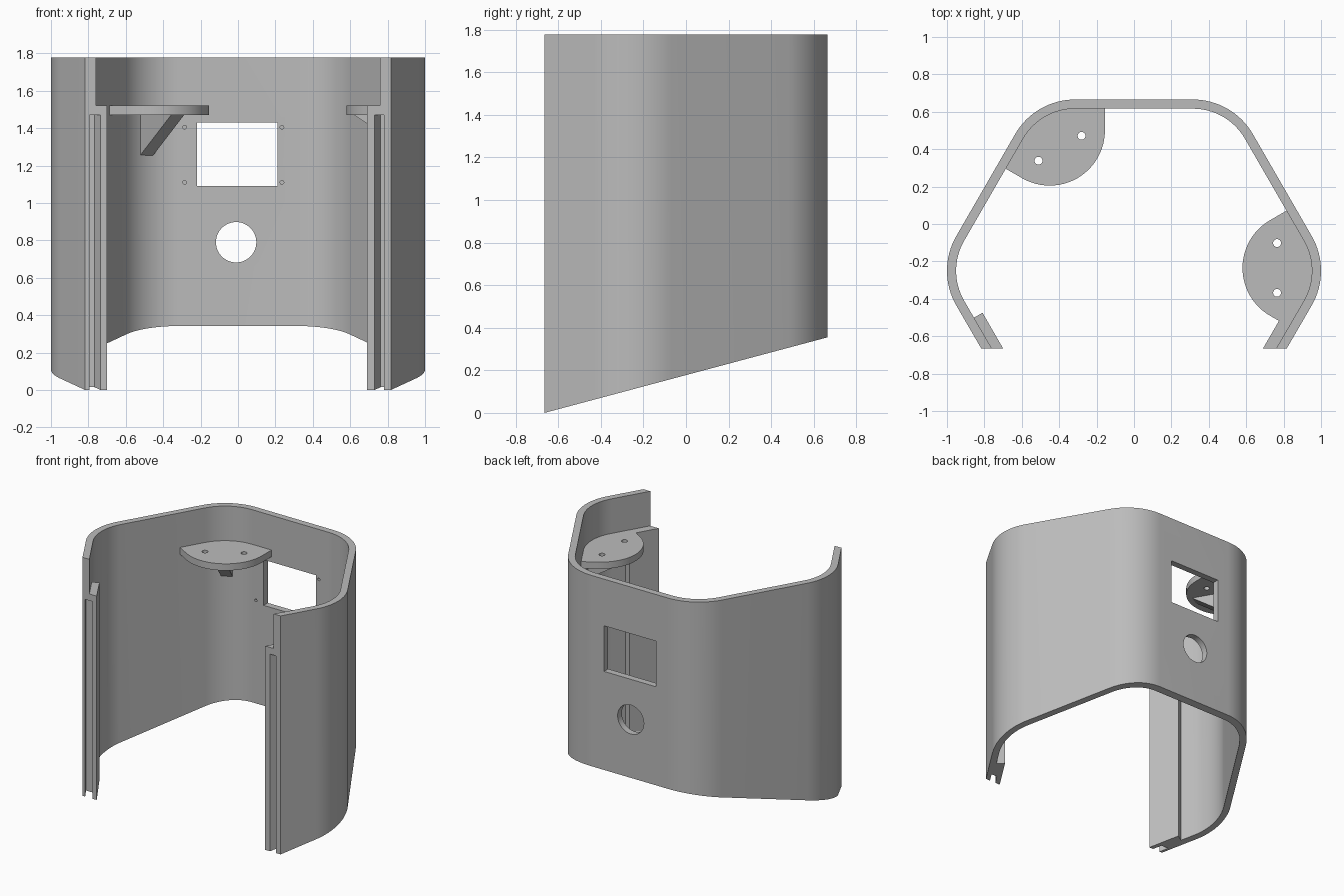
import bpy
import bmesh
from math import sin, cos, radians, pi
from mathutils import Matrix, Vector

if "Cube" in bpy.data.objects:
    bpy.data.objects.remove(bpy.data.objects["Cube"])

CY, APOTHEM, RADIUS, WALL = -0.25, 0.915, 0.37, 0.049   # rounded hexagon
CORNER = 0.63                                           # centre to corner arc centre
FRONT, TOP = -0.665, 1.778
SHELF_TOP, SHELF_LOW = 1.52, 1.47

grey = bpy.data.materials.new("plain grey")
grey.use_nodes = True
grey.diffuse_color = (0.5, 0.5, 0.5, 1)
grey.node_tree.nodes["Principled BSDF"].inputs["Base Color"].default_value = grey.diffuse_color


def slant(y):
    """Height of the sloping lower edge."""
    return (y - FRONT) * 0.267


def prism(name, outline, low, high):
    """Extrude a plan outline; low may be a number or a function of y."""
    bm = bmesh.new()
    rings = []
    for z in (low, high):
        rings.append([bm.verts.new((x, y, z(y) if callable(z) else z)) for x, y in outline])
    bm.faces.new(rings[0])
    bm.faces.new(rings[1])
    n = len(outline)
    for i in range(n):
        j = (i + 1) % n
        bm.faces.new((rings[0][i], rings[0][j], rings[1][j], rings[1][i]))
    bmesh.ops.recalc_face_normals(bm, faces=bm.faces)
    mesh = bpy.data.meshes.new(name)
    bm.to_mesh(mesh)
    bm.free()
    mesh.materials.append(grey)
    obj = bpy.data.objects.new(name, mesh)
    bpy.context.collection.objects.link(obj)
    return obj


def circle(x, y, r, n=32):
    return [(x + r * cos(2 * pi * i / n), y + r * sin(2 * pi * i / n)) for i in range(n)]


def combine(target, tool, operation):
    """Apply a boolean and remove the tool object."""
    mod = target.modifiers.new("cut", 'BOOLEAN')
    mod.operation, mod.solver, mod.object = operation, 'EXACT', tool
    bpy.context.view_layer.objects.active = target
    bpy.ops.object.modifier_apply(modifier=mod.name)
    bpy.data.objects.remove(tool)


def wall_x(offset, y):
    """Half width of the front side walls at a given y."""
    return (APOTHEM - offset + 0.5 * (y - CY)) / cos(radians(30))


def wall_path(offset, steps=16):
    pts = [(wall_x(offset, FRONT), FRONT)]
    for corner in (0, 60, 120, 180):
        a = radians(corner)
        for i in range(steps + 1):
            b = a + radians(-30 + 60 * i / steps)
            pts.append((CORNER * cos(a) + (RADIUS - offset) * cos(b),
                        CY + CORNER * sin(a) + (RADIUS - offset) * sin(b)))
    return pts + [(-wall_x(offset, FRONT), FRONT)]


# Shell with sloping lower edge
shell = prism("shell", wall_path(0) + wall_path(WALL)[::-1], slant, TOP)

# Front rails, each with a slot open to the front and the bottom
along = Vector((0.5, cos(radians(30))))
across = Vector((cos(radians(30)), -0.5))
for side, inner, slot_in, slot_out in ((1, 0.69, 0.73, 0.78), (-1, 0.70, 0.735, 0.795)):
    a = Vector((inner, FRONT))
    b = a + along * 0.22
    end = b + across * 0.07
    rail = prism("rail", [(side * x, y) for x, y in
                          (a, b, end, (wall_x(0.03, FRONT), FRONT))], slant, SHELF_TOP)
    combine(shell, rail, 'UNION')
    p, q = Vector((slot_in, FRONT)), Vector((slot_out, FRONT))
    slot = prism("slot", [(side * v.x, v.y) for v in
                          (p - along * 0.1, p + along * 0.065,
                           q + along * 0.065, q - along * 0.1)], -0.2, SHELF_LOW)
    combine(shell, slot, 'DIFFERENCE')

# Window, round port and blind screw holes in the back wall
window = prism("window", [(-0.22, 0.5), (0.21, 0.5), (0.21, 0.8), (-0.22, 0.8)], 1.09, 1.43)
combine(shell, window, 'DIFFERENCE')
holes = [(-0.01, 0.79, 0.108, 0.8, 48)]
holes += [(x, z, 0.01, 0.645, 16) for x in (-0.285, 0.235) for z in (1.11, 1.405)]
for x, z, r, depth, n in holes:
    drill = prism("drill", circle(x, z, r, n), -depth, -0.5)
    drill.data.transform(Matrix.Rotation(radians(90), 4, 'X'))
    combine(shell, drill, 'DIFFERENCE')

# Corner shelves with two holes and a triangular brace, laid out on a corner axis
parts = [shell]
SHIFT = 0.015
for name, angle in (("left", 0), ("back_right", 120)):
    place = Matrix.Translation((0, CY, 0)) @ Matrix.Rotation(radians(angle), 4, 'Z')
    rim = [(0.875 + 0.295 * cos(radians(t)), SHIFT + 0.295 * sin(radians(t)))
           for t in range(120, 241, 5)]

    def to_wall(p, s):
        n = Vector((cos(radians(30)), s * 0.5))
        v = Vector(p)
        return tuple(v + n * (APOTHEM - 0.03 - v.dot(n)))

    buried = [(CORNER + (RADIUS - 0.03) * cos(radians(t)), (RADIUS - 0.03) * sin(radians(t)))
              for t in range(-30, 31, 5)]
    outline = rim + [to_wall(rim[-1], -1)] + buried + [to_wall(rim[0], 1)]
    shelf = prism(name + "_shelf", outline, SHELF_LOW, SHELF_TOP)
    for s in (-1, 1):
        drill = prism("drill", circle(0.765, SHIFT + s * 0.133, 0.021), 1.4, 1.6)
        combine(shelf, drill, 'DIFFERENCE')

    # Brace profile in the axis/height plane, turned upright
    brace = prism(name + "_brace", [(0.62, SHELF_LOW), (0.97, SHELF_LOW),
                                    (0.97, 1.255), (0.95, 1.255)], -0.04, 0.04)
    brace.data.transform(Matrix.Translation((0, SHIFT, 0)) @ Matrix.Rotation(radians(90), 4, 'X'))
    for obj in (shelf, brace):
        obj.data.transform(place)
        parts.append(obj)

# Smooth the curved walls, keep the edges sharp
bpy.ops.object.select_all(action='DESELECT')
for obj in parts:
    obj.select_set(True)
bpy.context.view_layer.objects.active = shell
bpy.ops.object.shade_smooth_by_angle(angle=radians(25))
